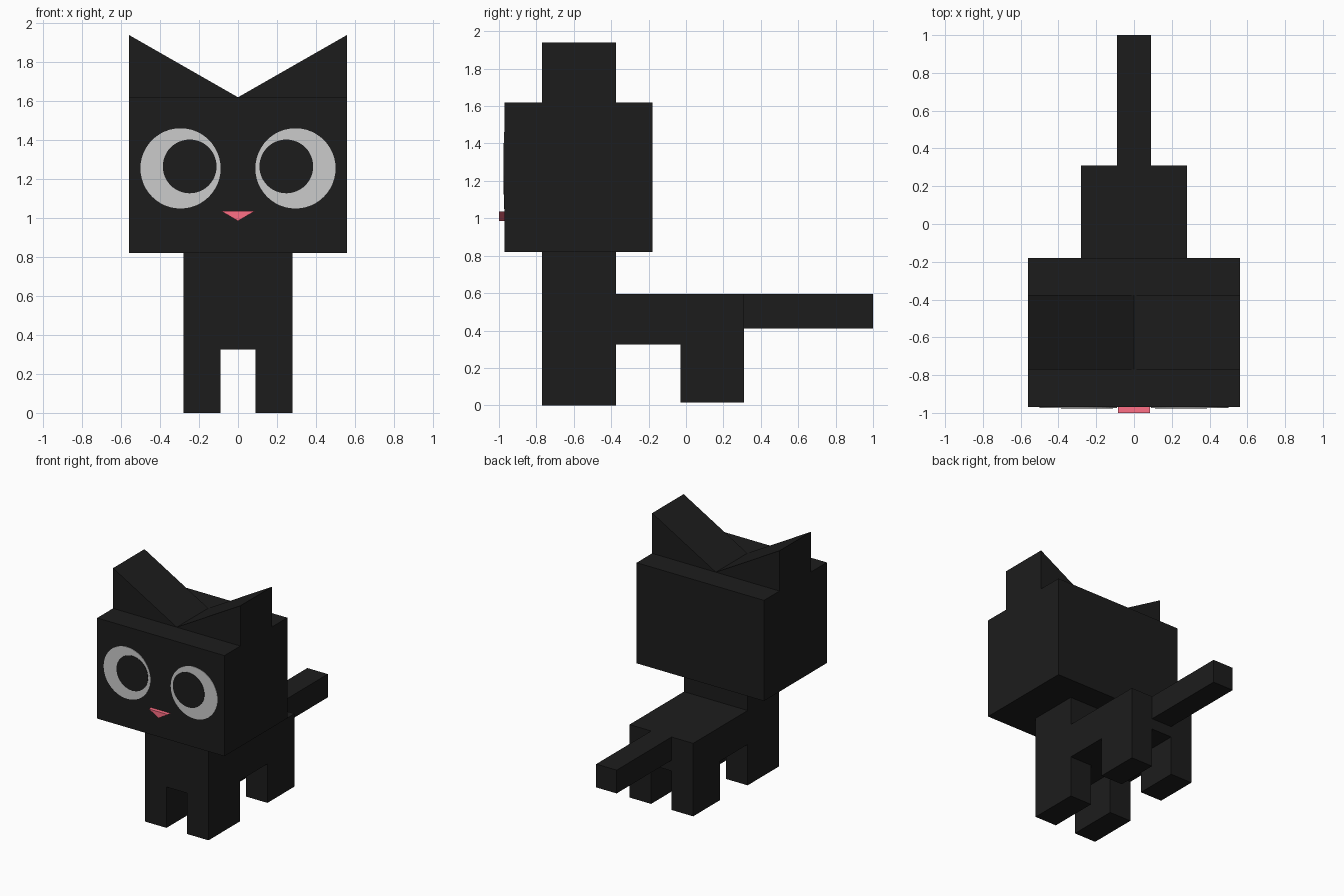
import bpy, math

if "Cube" in bpy.data.objects:
    bpy.data.objects.remove(bpy.data.objects["Cube"])


def material(name, rgb):
    m = bpy.data.materials.new(name)
    m.diffuse_color = (*rgb, 1)
    m.use_nodes = True
    m.node_tree.nodes["Principled BSDF"].inputs["Base Color"].default_value = m.diffuse_color
    return m


BLACK = material("black", (0.012, 0.012, 0.012))
WHITE = material("white", (1, 1, 1))
PINK = material("pink", (1, 0.16, 0.24))


def prism(name, profile, y0, y1, mat):
    """Extrude a counter-clockwise (x, z) profile from y0 (front) to y1 (back)."""
    n = len(profile)
    verts = [(x, y, z) for y in (y0, y1) for x, z in profile]
    faces = [list(range(n)), list(range(2 * n - 1, n - 1, -1))]
    faces += [[i, i + n, (i + 1) % n + n, (i + 1) % n] for i in range(n)]
    mesh = bpy.data.meshes.new(name)
    mesh.from_pydata(verts, [], faces)
    mesh.materials.append(mat)
    obj = bpy.data.objects.new(name, mesh)
    bpy.context.collection.objects.link(obj)
    return obj


def box(name, x, y, z, mat=BLACK):
    return prism(name, [(x[0], z[0]), (x[1], z[0]), (x[1], z[1]), (x[0], z[1])], *y, mat)


def disc(name, x, z, r, y0, y1, mat, sides=48):
    ring = [(x + r * math.cos(2 * math.pi * i / sides),
             z + r * math.sin(2 * math.pi * i / sides)) for i in range(sides)]
    return prism(name, ring, y0, y1, mat)


def mirrored(obj):
    obj.modifiers.new("mirror", 'MIRROR').use_axis[0] = True
    return obj


# Head and ears
box("head", (-0.56, 0.56), (-0.97, -0.18), (0.82, 1.62))
mirrored(prism("ears", [(0, 1.62), (0.56, 1.62), (0.56, 1.94)], -0.77, -0.375, BLACK))

# Face
mirrored(disc("eyes", 0.295, 1.255, 0.206, -0.973, -0.97, WHITE))
mirrored(disc("pupils", 0.248, 1.265, 0.138, -0.976, -0.973, BLACK))
prism("nose", [(0, 0.985), (0.085, 1.035), (-0.085, 1.035)], -1.0, -0.97, PINK)

# Chest with front legs as one profile
prism("chest_and_front_legs",
      [(-0.28, 0), (-0.09, 0), (-0.09, 0.325), (0.09, 0.325), (0.09, 0),
       (0.28, 0), (0.28, 0.82), (-0.28, 0.82)], -0.77, -0.375, BLACK)

# Back, rear legs and tail
box("back", (-0.28, 0.28), (-0.375, 0.31), (0.325, 0.595))
mirrored(box("rear_legs", (0.09, 0.28), (-0.03, 0.31), (0.015, 0.325)))
box("tail", (-0.09, 0.09), (0.31, 1.0), (0.41, 0.595))
